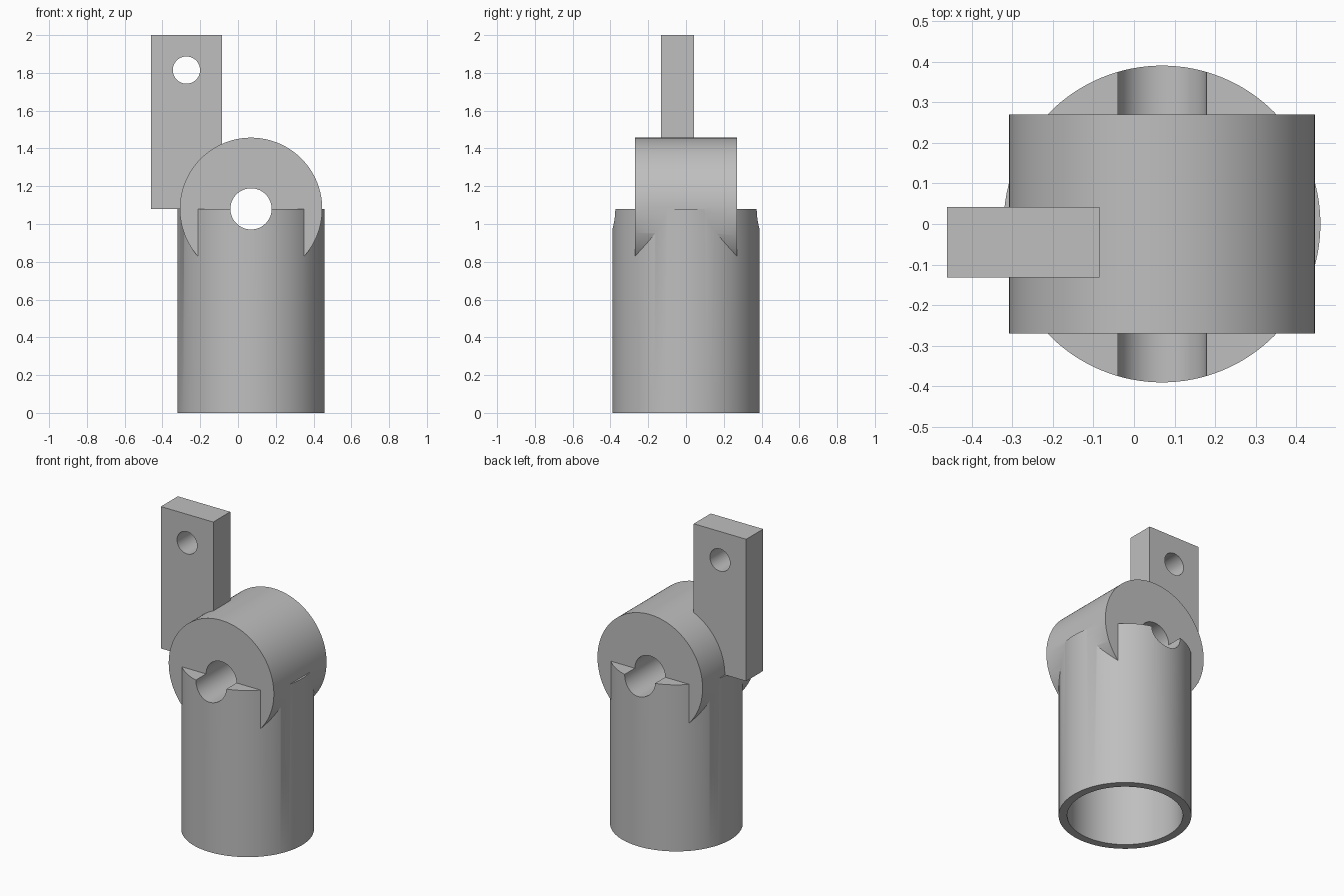
import bpy
from math import radians

cube = bpy.data.objects.get("Cube")
if cube:
    bpy.data.objects.remove(cube, do_unlink=True)

GREY = (0.52, 0.52, 0.52, 1.0)
mat = bpy.data.materials.new("plain grey")
mat.use_nodes = True
mat.diffuse_color = GREY
mat.node_tree.nodes["Principled BSDF"].inputs["Base Color"].default_value = GREY

AXIS_X = 0.069    # shared centre of the socket and the pivot barrel
PIVOT_Z = 1.08    # height of the pivot axis


def cylinder(name, radius, length, centre, along_y=False):
    turn = (radians(90), 0, 0) if along_y else (0, 0, 0)
    bpy.ops.mesh.primitive_cylinder_add(vertices=128, radius=radius, depth=length,
                                        location=centre, rotation=turn)
    obj = bpy.context.object
    obj.name = name
    obj.data.materials.append(mat)
    return obj


def box(name, low, high):
    centre = [(a + b) / 2 for a, b in zip(low, high)]
    bpy.ops.mesh.primitive_cube_add(size=1, location=centre)
    obj = bpy.context.object
    obj.name = name
    obj.scale = [b - a for a, b in zip(low, high)]
    bpy.ops.object.transform_apply(location=False, rotation=False, scale=True)
    obj.data.materials.append(mat)
    return obj


def combine(target, tool, operation):
    """Apply a boolean to the target and remove the tool."""
    mod = target.modifiers.new(operation.lower(), 'BOOLEAN')
    mod.operation = operation
    mod.solver = 'EXACT'
    mod.object = tool
    bpy.context.view_layer.objects.active = target
    bpy.ops.object.modifier_apply(modifier=mod.name)
    bpy.data.objects.remove(tool, do_unlink=True)


# Round socket with a blind bore open at the bottom
bracket = cylinder("socket_bracket", 0.39, PIVOT_Z, (AXIS_X, 0, PIVOT_Z / 2))
bore = cylinder("socket_bore", 0.34, 1.4, (AXIS_X, 0, 0))

# Horizontal pivot barrel and upright lug
barrel = cylinder("pivot_barrel", 0.377, 0.54, (AXIS_X, 0, PIVOT_Z), along_y=True)
lug = box("upright_lug", (-0.461, -0.132, PIVOT_Z), (-0.085, 0.042, 2.0))

# Pin holes through the barrel and the lug
pivot_hole = cylinder("pivot_hole", 0.109, 2, (AXIS_X, 0, PIVOT_Z), along_y=True)
lug_hole = cylinder("lug_hole", 0.072, 1, (-0.273, 0, 1.815), along_y=True)

combine(bracket, barrel, 'UNION')
combine(bracket, lug, 'UNION')
for cutter in (bore, pivot_hole, lug_hole):
    combine(bracket, cutter, 'DIFFERENCE')

bpy.ops.object.select_all(action='DESELECT')
bracket.select_set(True)
bpy.context.view_layer.objects.active = bracket
bpy.ops.object.shade_smooth_by_angle(angle=radians(30))
